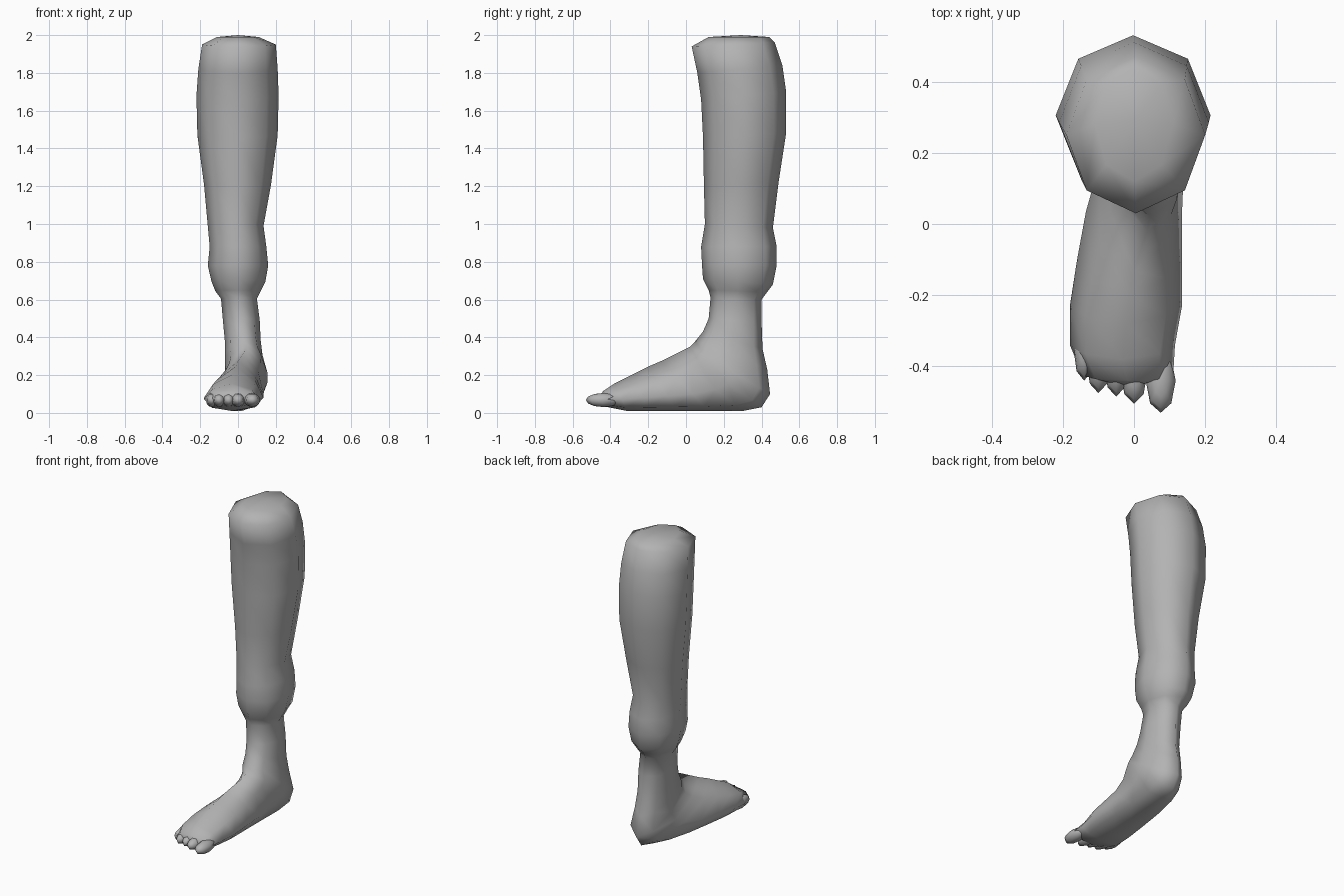
import bpy, bmesh, math
from mathutils import Vector

cube = bpy.data.objects.get("Cube")
if cube:
    bpy.data.objects.remove(cube, do_unlink=True)

skin = bpy.data.materials.new("plain_grey")
skin.use_nodes = True
grey = (0.45, 0.45, 0.45, 1)
skin.diffuse_color = grey
skin.node_tree.nodes["Principled BSDF"].inputs["Base Color"].default_value = grey

SIDES = 8


def finish(name, bm):
    """Turn a bmesh into a smooth shaded object."""
    bmesh.ops.recalc_face_normals(bm, faces=bm.faces)
    mesh = bpy.data.meshes.new(name)
    bm.to_mesh(mesh)
    bm.free()
    mesh.materials.append(skin)
    for face in mesh.polygons:
        face.use_smooth = True
    obj = bpy.data.objects.new(name, mesh)
    bpy.context.collection.objects.link(obj)
    return obj


def ring(bm, front, back, x_min, x_max, sag=1.0):
    """Oval section between a front and a back point; sag moves its widest part back."""
    front, back = Vector((0, *front)), Vector((0, *back))
    middle, half = (x_min + x_max) / 2, (x_max - x_min) / 2
    verts = []
    for i in range(SIDES):
        angle = math.tau * i / SIDES
        point = front.lerp(back, ((1 - math.cos(angle)) / 2) ** sag)
        point.x = middle + half * math.sin(angle)
        verts.append(bm.verts.new(point))
    return verts


def cap(bm, loop, centre):
    tip = bm.verts.new(centre)
    for i in range(SIDES):
        bm.faces.new((loop[i], loop[(i + 1) % SIDES], tip))


# Calf, cuff and ankle: front y, front z, back y, back z, x range
calf = [
    (.12, 1.99, .44, 1.99, -.11, .11),
    (.03, 1.94, .47, 1.96, -.19, .20),
    (.06, 1.8, .51, 1.84, -.21, .21),
    (.08, 1.66, .53, 1.7, -.22, .215),
    (.09, 1.46, .53, 1.48, -.215, .21),
    (.095, 1.2, .49, 1.22, -.18, .175),
    (.10, 1, .46, .98, -.16, .135),
    (.08, .88, .48, .88, -.15, .15),
    (.085, .78, .48, .78, -.16, .16),
    (.09, .71, .46, .68, -.14, .145),
    (.12, .65, .43, .64, -.12, .12),
    (.13, .61, .40, .6, -.09, .10),
    (.12, .5, .40, .48, -.08, .115),
    (.09, .43, .405, .34, -.07, .12),
]
# Heel to ball of the foot: the same, then sag
foot = [
    (.05, .38, .43, .23, -.07, .13, 1),
    (.02, .35, .445, .1, -.07, .155, .9),
    (-.02, .33, .4, .03, -.08, .155, .8),
    (-.07, .305, .3, .01, -.10, .14, .7),
    (-.13, .275, .12, .01, -.135, .135, .6),
    (-.2, .245, -.05, .01, -.16, .135, .6),
    (-.28, .205, -.2, .01, -.18, .135, .65),
    (-.38, .155, -.31, .01, -.18, .115, .8),
    (-.44, .115, -.41, .03, -.145, .11, 1),
]

bm = bmesh.new()
loops = [ring(bm, row[:2], row[2:4], *row[4:]) for row in calf + foot]
for upper, lower in zip(loops, loops[1:]):
    for i in range(SIDES):
        j = (i + 1) % SIDES
        bm.faces.new((upper[i], upper[j], lower[j], lower[i]))
cap(bm, loops[0], (0, .29, 2))
cap(bm, loops[-1], (-.01, -.46, .07))
finish("lower_leg_and_foot", bm)

# Toes: name, x, tip y, half width
toes = [
    ("big_toe", .075, -.53, .042),
    ("second_toe", 0, -.505, .038),
    ("middle_toe", -.05, -.485, .034),
    ("fourth_toe", -.1, -.475, .034),
    ("little_toe", -.14, -.44, .03),
]
for name, x, tip, width in toes:
    bm = bmesh.new()
    bmesh.ops.create_uvsphere(bm, u_segments=SIDES, v_segments=6, radius=1)
    bmesh.ops.scale(bm, vec=(width, .09, .037), verts=bm.verts)
    bmesh.ops.translate(bm, vec=(x, tip + .09, .068), verts=bm.verts)
    finish(name, bm)
